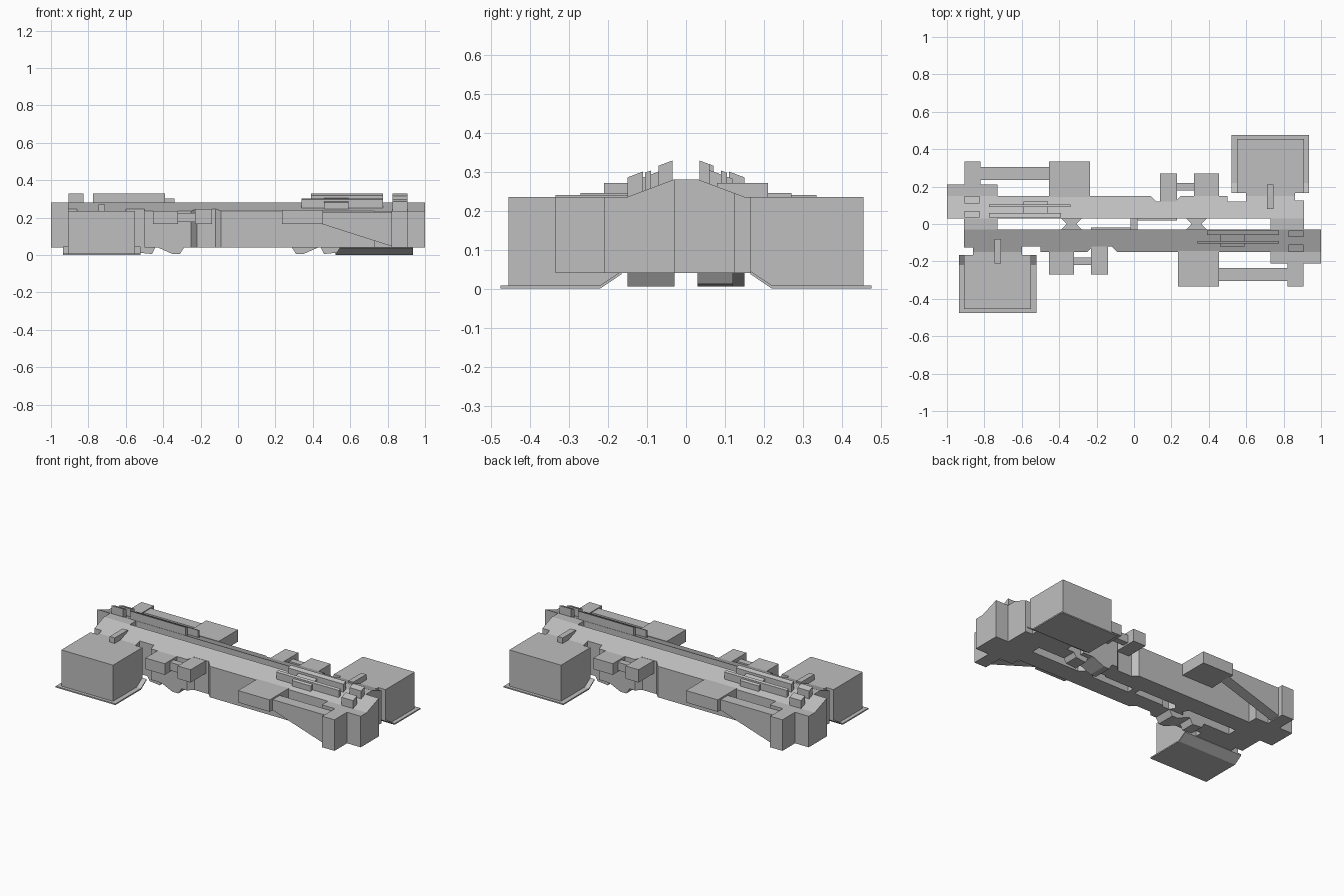
import bpy
import bmesh
import math

if "Cube" in bpy.data.objects:
    bpy.data.objects.remove(bpy.data.objects["Cube"], do_unlink=True)

GREY = (0.52, 0.52, 0.52, 1)
mat = bpy.data.materials.new("light_grey")
mat.use_nodes = True
mat.diffuse_color = GREY
mat.node_tree.nodes["Principled BSDF"].inputs["Base Color"].default_value = GREY

BASE, EAVE, RIDGE = 0.04, 0.235, 0.28
INNER, OUTER = -0.03, -0.15


def roof(y, lift=0):
    """Height of the sloped roof at depth y."""
    t = min(max((y - OUTER) / (INNER - OUTER), 0), 1)
    return EAVE + t * (RIDGE - EAVE) + lift


def loft(name, lower, upper):
    """Solid between two matching rings, plus its half-turned twin."""
    bm = bmesh.new()
    a = [bm.verts.new(p) for p in lower]
    b = [bm.verts.new(p) for p in upper]
    bm.faces.new(a)
    bm.faces.new(b)
    n = len(a)
    for i in range(n):
        j = (i + 1) % n
        bm.faces.new((a[i], a[j], b[j], b[i]))
    bmesh.ops.recalc_face_normals(bm, faces=bm.faces)
    mesh = bpy.data.meshes.new(name)
    bm.to_mesh(mesh)
    bm.free()
    mesh.materials.append(mat)
    for side, turn in (("front", 0), ("back", math.pi)):
        ob = bpy.data.objects.new(side + "_" + name, mesh)
        ob.rotation_euler.z = turn
        bpy.context.collection.objects.link(ob)


def rect(x0, x1, y0, y1):
    return [(x0, y0), (x1, y0), (x1, y1), (x0, y1)]


def box(name, x0, x1, y0, y1, z0=BASE, z1=EAVE):
    plan = rect(x0, x1, y0, y1)
    loft(name, [(x, y, z0) for x, y in plan], [(x, y, z1) for x, y in plan])


def roofed(name, plan, z0=BASE, lift=0):
    """Plan outline raised to the sloped roof."""
    loft(name, [(x, y, z0) for x, y in plan], [(x, y, roof(y, lift)) for x, y in plan])


def side_profile(name, points, x0, x1):
    loft(name, [(x0, y, z) for y, z in points], [(x1, y, z) for y, z in points])


def front_profile(name, points, y0, y1):
    loft(name, [(x, y0, z) for x, z in points], [(x, y1, z) for x, z in points])


# Long hall with a recess and chamfered notch
roofed("hall", [
    (-0.91, INNER), (-0.91, -0.125), (-0.86, -0.125), (-0.86, OUTER),
    (-0.6, OUTER), (-0.6, -0.12), (-0.5, -0.12), (-0.5, OUTER),
    (-0.25, OUTER), (-0.22, -0.12), (-0.12, -0.12), (-0.09, OUTER),
    (1, OUTER), (1, INNER)])
box("end_bridge", -0.91, -0.73, INNER, 0.03, BASE, RIDGE)

# Large square block on its flared base plate
side_profile("square_block", [(-0.455, 0.005), (-0.22, 0.005), (-0.165, 0.04),
                              (-0.165, EAVE), (-0.455, EAVE)], -0.91, -0.55)
side_profile("base_plate", [(-0.475, 0), (-0.22, 0), (-0.165, 0.037),
                            (-0.165, 0.045), (-0.22, 0.008), (-0.475, 0.008)], -0.935, -0.52)
box("block_neck", -0.86, -0.6, -0.17, -0.145)
box("block_tab", -0.745, -0.71, -0.21, -0.08, 0.22, 0.27)

# Pair of small side pods and their connector
box("outer_pod", -0.455, -0.32, -0.27, -0.145, 0.165, EAVE)
box("pod_connector", -0.33, -0.22, -0.22, -0.18, 0.175, 0.225)
box("inner_pod", -0.23, -0.14, -0.27, -0.11, 0.165, 0.245)

# Far end wing, overhanging block and triangular brace
box("end_wing", 0.73, 1, -0.21, -0.145)
box("end_pier", 0.82, 0.905, -0.335, -0.205)
box("overhang_block", 0.235, 0.455, -0.335, -0.145, 0.165, 0.24)
front_profile("brace", [(0.45, 0.165), (0.825, 0.045), (0.825, 0.23), (0.45, 0.23)],
              -0.305, -0.235)

# Raised rails and boxes on the roof
roofed("inner_rail", rect(0.39, 0.775, -0.06, -0.035), 0.2, 0.05)
roofed("outer_rail", rect(0.34, 0.775, -0.105, -0.09), 0.2, 0.045)
roofed("roof_saddle", rect(0.46, 0.59, -0.12, -0.035), 0.2, 0.035)
roofed("inner_roof_box", rect(0.825, 0.905, -0.07, -0.035), 0.2, 0.05)
roofed("outer_roof_box", rect(0.825, 0.905, -0.15, -0.11), 0.2, 0.05)

# Ties across the central gap
for label, cx in (("left", 0.335), ("right", -0.335)):
    plan = [(cx - 0.055, INNER), (cx + 0.055, INNER), (cx + 0.025, 0), (cx - 0.025, 0)]
    loft(label + "_tie", [(x, y, BASE) for x, y in plan], [(x, y, 0.2) for x, y in plan])
box("gap_ledge", -0.23, -0.02, -0.035, -0.018, BASE, 0.24)
box("gap_link", -0.02, 0.02, -0.035, 0, BASE, 0.22)

# Tapered feet below the hall
front_profile("main_foot", [(-0.44, 0.045), (-0.35, 0.005), (-0.31, 0.005), (-0.285, 0.045)],
              OUTER, INNER)
front_profile("small_foot", [(-0.55, 0.045), (-0.53, 0.012), (-0.46, 0.005), (-0.44, 0.045)],
              -0.12, INNER)
